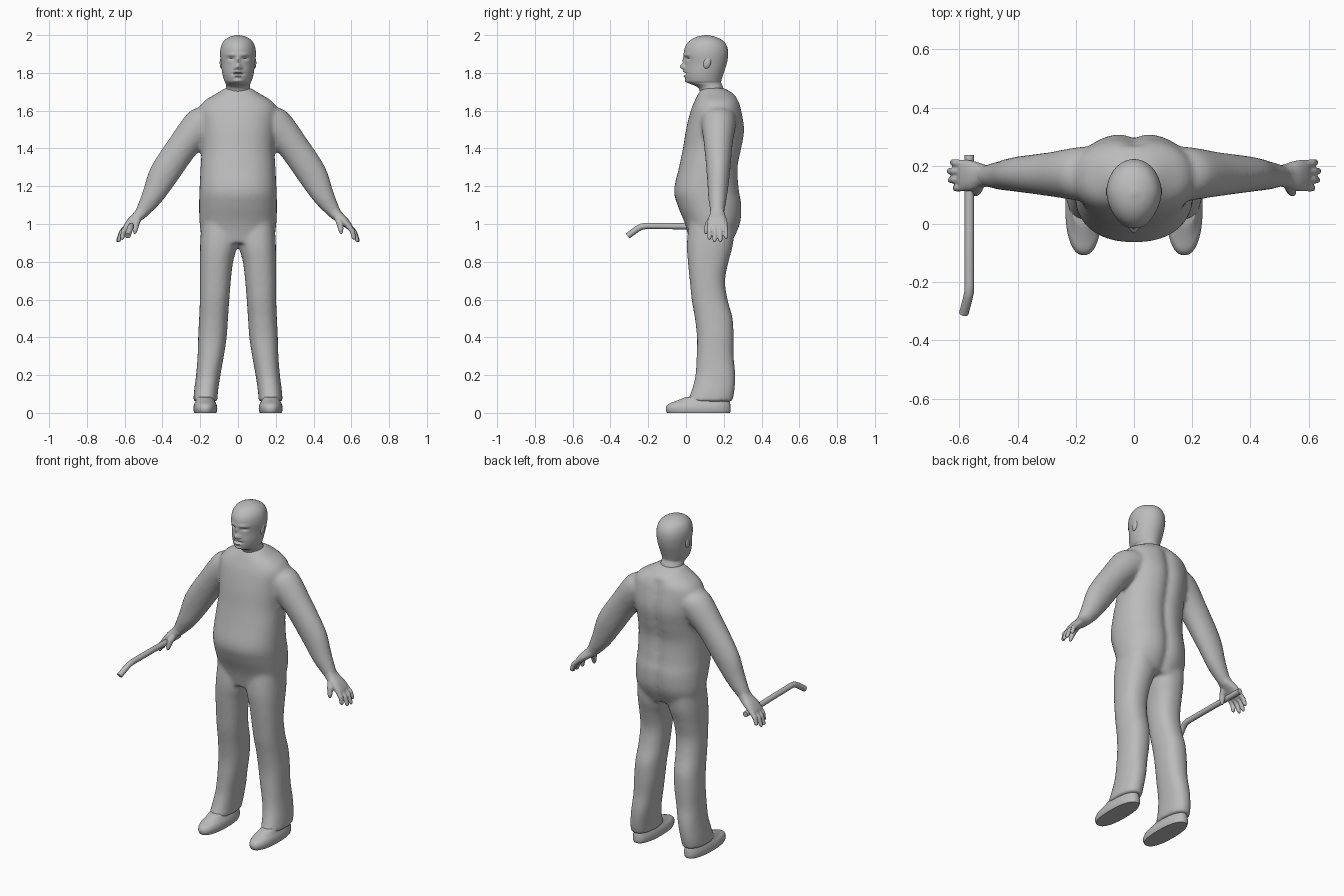
import bpy, bmesh, math
from mathutils import Vector

if "Cube" in bpy.data.objects:
    bpy.data.objects.remove(bpy.data.objects["Cube"])

grey = bpy.data.materials.new("plain grey")
grey.diffuse_color = (0.5, 0.5, 0.5, 1)
grey.use_nodes = True
grey.node_tree.nodes["Principled BSDF"].inputs["Base Color"].default_value = grey.diffuse_color


def refine(rows, k):
    """Smoothly interpolate rows of numbers (Catmull-Rom)."""
    out = []
    for i in range(len(rows) - 1):
        p0, p1 = rows[max(i - 1, 0)], rows[i]
        p2, p3 = rows[i + 1], rows[min(i + 2, len(rows) - 1)]
        for j in range(k):
            t = j / k
            out.append([0.5 * (2 * b + (c - a) * t + (2 * a - 5 * b + 4 * c - d) * t * t
                               + (3 * b - a - 3 * c + d) * t ** 3)
                        for a, b, c, d in zip(p0, p1, p2, p3)])
    return out + [list(rows[-1])]


def ring(c, u, v, n=32, e=2.0):
    """Superellipse around c with half axes u and v."""
    pts = []
    for i in range(n):
        a = 2 * math.pi * i / n
        ca, sa = math.cos(a), math.sin(a)
        pts.append(Vector(c) + Vector(u) * math.copysign(abs(ca) ** (2 / e), ca)
                   + Vector(v) * math.copysign(abs(sa) ** (2 / e), sa))
    return pts


def loft(bm, rings, s=1):
    """Skin rings into a closed shell; s = -1 mirrors it in x."""
    loops = [[bm.verts.new((p.x * s, p.y, p.z)) for p in r] for r in rings]
    for a, b in zip(loops, loops[1:]):
        for i in range(len(a)):
            j = (i + 1) % len(a)
            bm.faces.new((a[i], a[j], b[j], b[i]))
    bm.faces.new(loops[0][::-1])
    bm.faces.new(loops[-1])


def slices(rows, k=5, n=48, e=2.3):
    """Horizontal rings from rows of (z, x0, x1, y0, y1)."""
    return [ring(((x0 + x1) / 2, (y0 + y1) / 2, z), ((x1 - x0) / 2, 0, 0),
                 (0, (y1 - y0) / 2, 0), n, e) for z, x0, x1, y0, y1 in refine(rows, k)]


def limb(rows, k=5, e=2.0):
    """Slanted arm rings from rows of (x, z, radius, y0, y1)."""
    return [ring((x, (y0 + y1) / 2, z), (0.83 * r, 0, 0.55 * r),
                 (0, (y1 - y0) / 2, 0), 32, e) for x, z, r, y0, y1 in refine(rows, k)]


def tube(pts, radii, n=16):
    """Rings of a round tube through pts."""
    pts = [Vector(p) for p in pts]
    out = []
    for i, p in enumerate(pts):
        d = (pts[min(i + 1, len(pts) - 1)] - pts[max(i - 1, 0)]).normalized()
        u = d.cross(Vector((0.83, 0, 0.55))).normalized()
        out.append(ring(p, u * radii[i], d.cross(u) * radii[i], n))
    return out


def finish(name, bm, voxel=0, smooth=0):
    bmesh.ops.recalc_face_normals(bm, faces=bm.faces)
    me = bpy.data.meshes.new(name)
    bm.to_mesh(me)
    bm.free()
    me.materials.append(grey)
    for p in me.polygons:
        p.use_smooth = True
    me.set_sharp_from_angle(angle=math.radians(50))
    ob = bpy.data.objects.new(name, me)
    bpy.context.collection.objects.link(ob)
    if voxel:
        m = ob.modifiers.new("fuse", 'REMESH')
        m.mode, m.voxel_size, m.use_smooth_shade = 'VOXEL', voxel, True
        m = ob.modifiers.new("soften", 'SMOOTH')
        m.factor, m.iterations = 0.5, smooth
    return ob


# body: torso, legs and arms fused into one soft skin
body = bmesh.new()
torso = [(z, -w, w, y0, y1) for z, w, y0, y1 in [
    (0.9, .185, .02, .245), (1.0, .203, -.005, .29), (1.1, .206, -.045, .298),
    (1.18, .204, -.063, .285), (1.3, .198, -.037, .278), (1.4, .193, -.016, .298),
    (1.5, .2, 0, .313), (1.6, .207, .025, .297), (1.65, .18, .045, .282),
    (1.69, .115, .065, .25), (1.72, .068, .085, .2)]]
rings = slices(torso)
for r in rings:
    for p in r:
        if p.y > 0.15 and p.z < 1.66:  # spine groove
            p.y -= 0.018 * math.exp(-(p.x / 0.03) ** 2)
loft(body, rings)
leg = [(1.05, 0, .19, .02, .26), (.9, .002, .2, .005, .25), (.8, .026, .201, .01, .225),
       (.7, .038, .201, .02, .207), (.6, .046, .202, .03, .22), (.5, .053, .206, .047, .247),
       (.4, .06, .211, .058, .252), (.3, .075, .214, .056, .252), (.2, .093, .222, .05, .262),
       (.12, .105, .232, .03, .257), (.06, .11, .237, .005, .246)]
arm = [(.12, 1.575, .085, .08, .26), (.18, 1.535, .1, .08, .265), (.285, 1.42, .083, .095, .247),
       (.395, 1.26, .079, .11, .232), (.455, 1.145, .058, .117, .217),
       (.51, 1.06, .036, .128, .203), (.53, 1.035, .028, .128, .203)]
for s in (1, -1):
    loft(body, slices(leg), s)
    loft(body, limb(arm), s)
finish("body", body, 0.011, 8)

# head with a sculpted face
bumps = [(0, 1.833, .014, .015, .027), (0, 1.865, .010, .02, .011), (0, 1.794, .026, .005, -.014),
         (0, 1.807, .022, .005, .008), (0, 1.783, .02, .006, .009), (0, 1.757, .024, .01, .008)]
for s in (1, -1):
    bumps += [(s * .035, 1.897, .025, .008, .006), (s * .037, 1.876, .017, .008, -.012),
              (s * .016, 1.826, .008, .008, .009)]
skull = [(z, -w, w, y0, y1) for z, w, y0, y1 in [
    (1.66, .075, .085, .215), (1.72, .064, .065, .197), (1.745, .066, .016, .187),
    (1.76, .074, .001, .187), (1.8, .084, -.007, .2), (1.85, .09, -.005, .216),
    (1.9, .095, -.011, .223), (1.94, .09, -.004, .217), (1.97, .074, .02, .196),
    (1.99, .045, .055, .158), (2.0, .008, .1, .115)]]
head = bmesh.new()
rings = slices(skull, 8, 96, 2.0)
for r in rings:
    for p in r:
        p.x *= 1 + 0.8 * min(p.y - 0.11, 0)  # narrower towards the face
        if p.y < 0.08:
            p.y -= sum(d * math.exp(-((p.x - x) / a) ** 2 - ((p.z - z) / b) ** 2)
                       for x, z, a, b, d in bumps)
loft(head, rings)
finish("head", head)

for s, side in ((1, "left"), (-1, "right")):
    # ear
    ear = bmesh.new()
    bmesh.ops.create_uvsphere(ear, u_segments=16, v_segments=10, radius=1)
    for v in ear.verts:
        v.co = (s * .087 + v.co.x * .01, .112 + v.co.y * .02 + v.co.z * .005, 1.853 + v.co.z * .03)
    finish(side + "_ear", ear)

    # hand: palm, four fingers and a thumb
    hand = bmesh.new()
    loft(hand, limb([(.495, 1.085, .034, .13, .2), (.52, 1.05, .031, .126, .205),
                     (.555, 1.02, .026, .115, .217), (.585, .99, .019, .113, .221),
                     (.6, .972, .011, .117, .217)], 4, 2.4), s)
    for y0, y1, x, z in ((.127, .123, .617, .917), (.153, .151, .636, .905),
                         (.18, .182, .64, .905), (.205, .213, .628, .922)):
        a, b = Vector((.58, y0, .995)), Vector((x, y1, z))
        mid = a.lerp(b, .5) + Vector((.008, 0, .005))
        loft(hand, tube([a, mid, a.lerp(b, .9), b], [.0145, .0135, .011, .005]), s)
    loft(hand, tube([(.53, .145, 1.035), (.54, .118, 1.0), (.545, .107, .965),
                     (.547, .105, .947)], [.022, .018, .013, .006]), s)
    finish(side + "_hand", hand, 0.004, 4)

    # shoe
    shoe = bmesh.new()
    loft(shoe, slices([(0, .115, .231, -.1, .232), (.012, .111, .235, -.106, .236),
                       (.03, .11, .236, -.106, .236), (.048, .115, .231, -.092, .234),
                       (.062, .122, .225, -.055, .23), (.085, .13, .22, .0, .22)], 3), s)
    finish(side + "_shoe", shoe)

# bent pipe held in the right hand
pipe = bmesh.new()
loft(pipe, tube([(-.566, .237, .983), (-.566, 0, .988), (-.566, -.21, .99), (-.567, -.235, .986),
                 (-.572, -.258, .974), (-.585, -.307, .938)], [.0165] * 6, 12))
finish("pipe", pipe)
